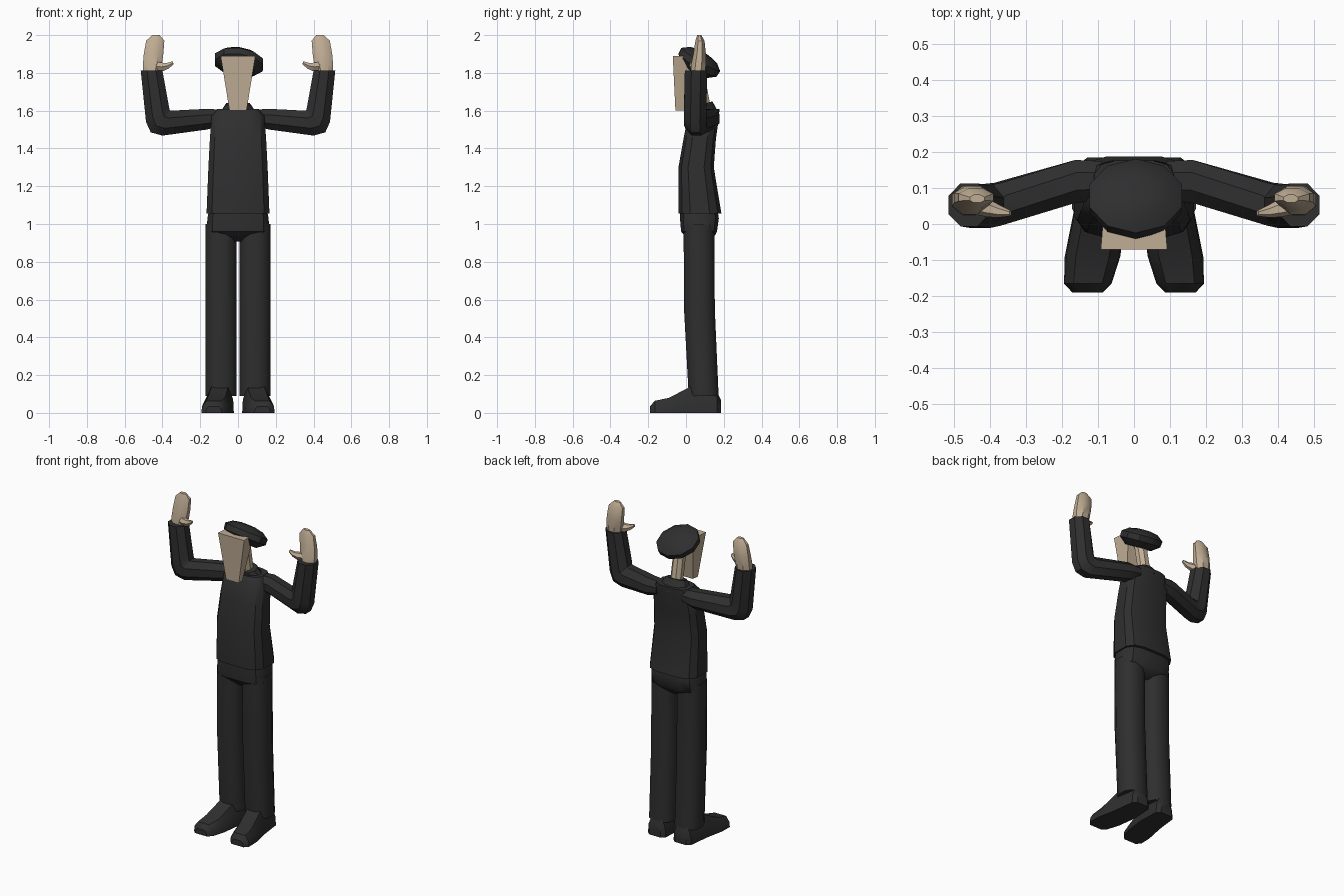
import bpy, bmesh, math
from mathutils import Vector as V

if "Cube" in bpy.data.objects:
    bpy.data.objects.remove(bpy.data.objects["Cube"])


def material(name, rgb):
    m = bpy.data.materials.new(name)
    m.diffuse_color = (*rgb, 1)
    m.use_nodes = True
    m.node_tree.nodes["Principled BSDF"].inputs["Base Color"].default_value = m.diffuse_color
    return m


CLOTH = material("dark_cloth", (0.028, 0.028, 0.028))
SKIN = material("skin", (0.53, 0.42, 0.30))


def skin_rings(name, rings, mat, mirror=False, smooth=True):
    """Join equal-sized rings of points into a closed solid."""
    bm = bmesh.new()
    rows = [[bm.verts.new(p) for p in r] for r in rings]
    n = len(rows[0])
    for a, b in zip(rows, rows[1:]):
        for i in range(n):
            j = (i + 1) % n
            bm.faces.new((a[i], a[j], b[j], b[i]))
    bm.faces.new(rows[0])
    bm.faces.new(rows[-1])
    bmesh.ops.recalc_face_normals(bm, faces=bm.faces)
    me = bpy.data.meshes.new(name)
    bm.to_mesh(me)
    bm.free()
    me.materials.append(mat)
    ob = bpy.data.objects.new(name, me)
    bpy.context.collection.objects.link(ob)
    bpy.ops.object.select_all(action='DESELECT')
    ob.select_set(True)
    bpy.context.view_layer.objects.active = ob
    if smooth:
        bpy.ops.object.shade_smooth_by_angle(angle=math.radians(35))
    if mirror:
        ob.modifiers.new("mirror", 'MIRROR').use_mirror_merge = False
    return ob


def ring(c, u, v, n=8, power=1.0):
    """Ellipse about c with half axes u, v; power < 1 squares it off."""
    c, u, v = V(c), V(u), V(v)
    pts = []
    for i in range(n):
        a = 2 * math.pi * (i + 0.5) / n
        s, t = math.cos(a), math.sin(a)
        s = math.copysign(abs(s) ** power, s)
        t = math.copysign(abs(t) ** power, t)
        pts.append(c + u * s + v * t)
    return pts


def level(z, x, rx, front, back, n=8, power=1.0):
    return ring((x, (front + back) / 2, z), (rx, 0, 0), (0, (back - front) / 2, 0), n, power)


# jacket body and hips
skin_rings("jacket", [level(z, 0, r, f, b, 12, 0.6) for z, r, f, b in (
    (1.055, .17, -.042, .19), (1.30, .16, -.042, .149), (1.45, .152, -.015, .16),
    (1.57, .143, .008, .177), (1.608, .112, .035, .178))], CLOTH)
skin_rings("hips", [level(z, 0, r, f, b, 12, 0.6) for z, r, f, b in (
    (1.10, .15, -.03, .165), (1.03, .166, -.034, .176), (.96, .167, -.028, .166),
    (.94, .12, -.01, .155), (.908, .03, .02, .12))], CLOTH)

# trouser legs
skin_rings("leg", [level(z, .09, .084, f, b, 12, 0.85) for z, f, b in (
    (1.0, -.015, .152), (.55, -.013, .155), (.09, .012, .175))], CLOTH, mirror=True)

# shoes: flat-soled sections from heel to toe, turned slightly outwards
outline = ((-1, 0), (-.95, .5), (-.6, 1), (.6, 1), (.95, .5), (1, 0))
skin_rings("shoe", [[(x + w * a, y, h * b) for a, b in outline] for y, x, w, h in (
    (.184, .09, .04, .07), (.165, .09, .062, .11), (.03, .095, .073, .142),
    (-.09, .115, .077, .08), (-.165, .128, .066, .064), (-.19, .129, .042, .035))],
    CLOTH, mirror=True)

# sleeves: sections between inner and outer points, with depth centre and radius
sleeve = []
for xi, zi, xo, zo, y, r in (
        (.09, 1.605, .09, 1.52, .12, .055), (.16, 1.61, .165, 1.50, .118, .06),
        (.355, 1.60, .40, 1.468, .055, .06), (.362, 1.603, .462, 1.485, .05, .06),
        (.365, 1.62, .487, 1.54, .048, .06), (.40, 1.812, .515, 1.812, .053, .06)):
    sleeve.append(ring(((xi + xo) / 2, y, (zi + zo) / 2),
                       ((xo - xi) / 1.85, 0, (zo - zi) / 1.85), (0, r * 1.07, 0), 8))
skin_rings("sleeve", sleeve, CLOTH, mirror=True)

# hands and thumbs
skin_rings("hand", [level(z, x, rx, y - ry, y + ry) for z, x, rx, y, ry in (
    (1.79, .458, .048, .062, .04), (1.84, .454, .054, .066, .043),
    (1.90, .447, .056, .072, .036), (1.97, .438, .052, .074, .026),
    (2.0, .435, .022, .07, .012))], SKIN, mirror=True)
skin_rings("thumb", [ring(c, (r * .4, 0, r), (0, r, 0), 6) for c, r in (
    ((.44, .06, 1.835), .034), ((.405, .045, 1.832), .026),
    ((.372, .035, 1.838), .017), ((.343, .03, 1.854), .008))], SKIN, mirror=True)

# collar and neck
skin_rings("collar", [
    ring((0, .11, 1.585), (.105, 0, 0), (0, .068, -.005), 10),
    ring((0, .09, 1.635), (.066, 0, 0), (0, .05, .014), 10)], CLOTH)
skin_rings("neck", [ring((0, y, z), (.038, 0, 0), (0, .036, .015), 8)
                    for y, z in ((.10, 1.59), (.055, 1.83))], SKIN)

# wedge-shaped face block
skin_rings("head", [[(-a, f, z), (a, f, z), (c, b, z), (-c, b, z)] for z, a, c, f, b in (
    (1.60, .045, .04, -.056, -.012), (1.89, .092, .083, -.07, .045))], SKIN, smooth=False)

# beret tilted towards the back
tilt = math.radians(31)
up = V((0, math.sin(tilt), math.cos(tilt)))
along = V((0, math.cos(tilt), -math.sin(tilt)))
skin_rings("beret", [ring(V((.005, .055, 1.832)) + up * o, (r * 1.12, 0, -.12 * r), along * r, 10)
                     for o, r in ((-.025, .075), (.01, .118), (.045, .12), (.072, .085),
                                  (.082, .04))], CLOTH)
